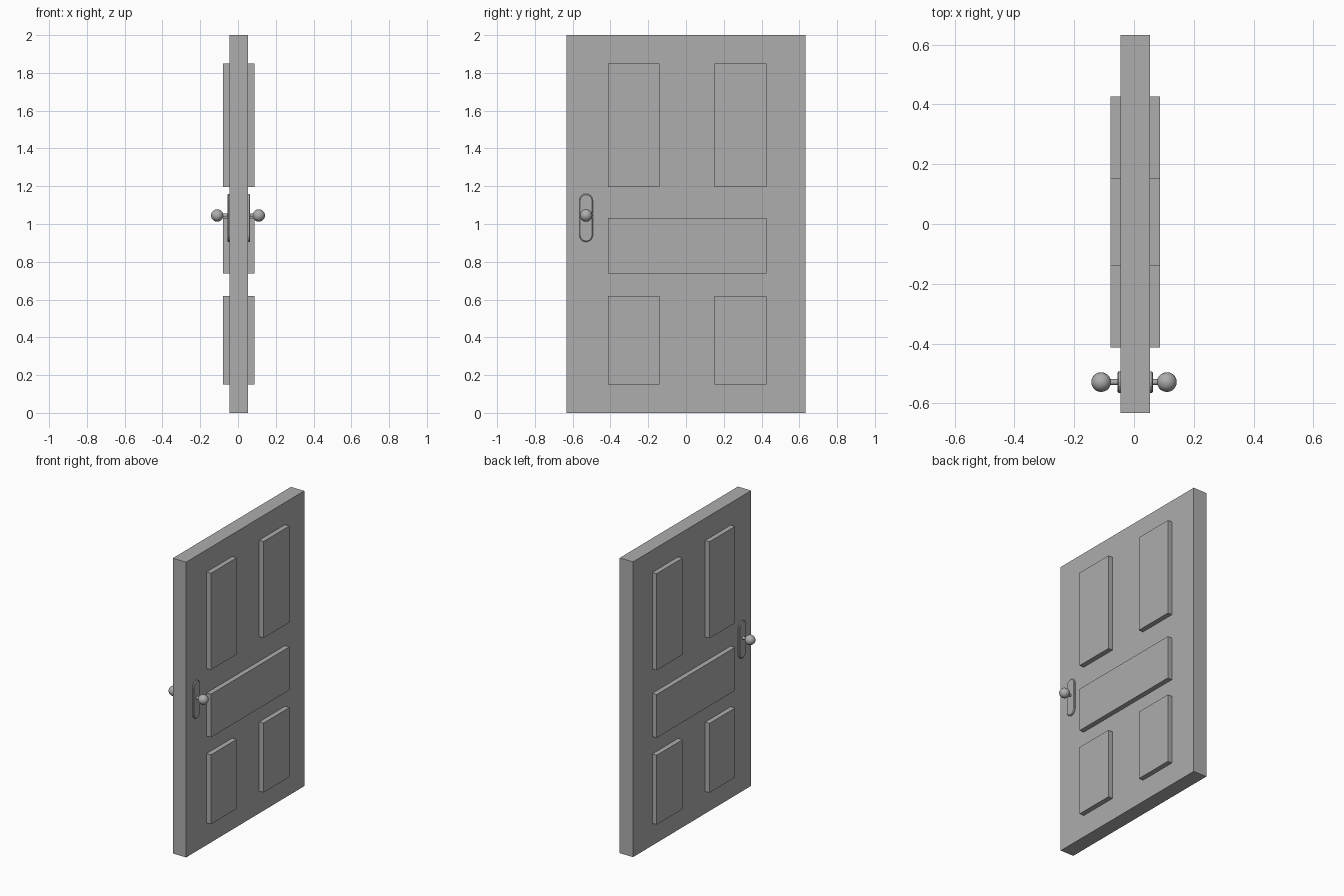
import bpy, bmesh, math
from mathutils import Matrix

cube = bpy.data.objects.get("Cube")
if cube:
    bpy.data.objects.remove(cube, do_unlink=True)

SHADE = (0.418, 0.418, 0.418, 1)
grey = bpy.data.materials.new("mid_grey")
grey.use_nodes = True
grey.diffuse_color = SHADE
grey.node_tree.nodes["Principled BSDF"].inputs["Base Color"].default_value = SHADE


def finish(name, bm, smooth=False):
    bmesh.ops.recalc_face_normals(bm, faces=bm.faces)
    mesh = bpy.data.meshes.new(name)
    bm.to_mesh(mesh)
    bm.free()
    mesh.materials.append(grey)
    obj = bpy.data.objects.new(name, mesh)
    bpy.context.collection.objects.link(obj)
    if smooth:
        bpy.ops.object.select_all(action="DESELECT")
        obj.select_set(True)
        bpy.context.view_layer.objects.active = obj
        bpy.ops.object.shade_smooth_by_angle(angle=math.radians(40))


def box(name, x, y, z):
    """Block spanning the given (low, high) range on each axis."""
    bm = bmesh.new()
    spans = (x, y, z)
    size = [b - a for a, b in spans]
    mid = [(a + b) / 2 for a, b in spans]
    bmesh.ops.create_cube(bm, size=1, matrix=Matrix.Translation(mid) @ Matrix.Diagonal((*size, 1)))
    finish(name, bm)


def handle_plate(name, x0, x1, y, z_low, z_high, r):
    """Thin upright plate with rounded ends and a narrow chamfered rim."""
    bm = bmesh.new()
    steps, rim = 8, 0.005
    levels = ((x0, r), (x1 + (x0 - x1) * 0.4, r), (x1, r - rim))
    rings = []
    for x, radius in levels:
        ring = []
        for centre, start in ((z_high - r, 0), (z_low + r, math.pi)):
            for i in range(steps + 1):
                a = start + math.pi * i / steps
                ring.append(bm.verts.new((x, y + radius * math.cos(a), centre + radius * math.sin(a))))
        rings.append(ring)
    for low, high in zip(rings, rings[1:]):
        for i in range(len(low)):
            bm.faces.new((low[i - 1], low[i], high[i], high[i - 1]))
    bm.faces.new(rings[0])
    bm.faces.new(rings[-1])
    finish(name, bm)


# Door slab
MID = 0.004
box("door_slab", (MID - 0.05, MID + 0.05), (-0.632, 0.632), (0, 2))

# Raised panels, placed on both faces
left_col, right_col, full = (-0.413, -0.139), (0.15, 0.426), (-0.413, 0.426)
upper, middle, lower = (1.196, 1.85), (0.738, 1.031), (0.15, 0.62)
panels = {
    "upper_panel_a": (left_col, upper), "upper_panel_b": (right_col, upper),
    "middle_panel": (full, middle),
    "lower_panel_a": (left_col, lower), "lower_panel_b": (right_col, lower),
}

KNOB_Y, KNOB_Z = -0.529, 1.045
for side, s in (("left", 1), ("right", -1)):
    face_x = MID + s * 0.049
    for name, (y, z) in panels.items():
        box(f"{side}_{name}", sorted((face_x, MID + s * 0.083)), y, z)

    # Handle plate, stem and round knob
    handle_plate(f"{side}_handle_plate", face_x, MID + s * 0.06, KNOB_Y, 0.905, 1.16, 0.036)

    bm = bmesh.new()
    place = Matrix.Translation((s * 0.075, KNOB_Y, KNOB_Z)) @ Matrix.Rotation(math.pi / 2, 4, "Y")
    bmesh.ops.create_cone(bm, cap_ends=True, segments=16, radius1=0.01, radius2=0.01,
                          depth=0.05, matrix=place)
    finish(f"{side}_knob_stem", bm, smooth=True)

    bm = bmesh.new()
    place = Matrix.Translation((s * 0.11, KNOB_Y, KNOB_Z)) @ Matrix.Rotation(math.pi / 2, 4, "Y")
    bmesh.ops.create_uvsphere(bm, u_segments=16, v_segments=10, radius=0.033, matrix=place)
    finish(f"{side}_knob", bm, smooth=True)
